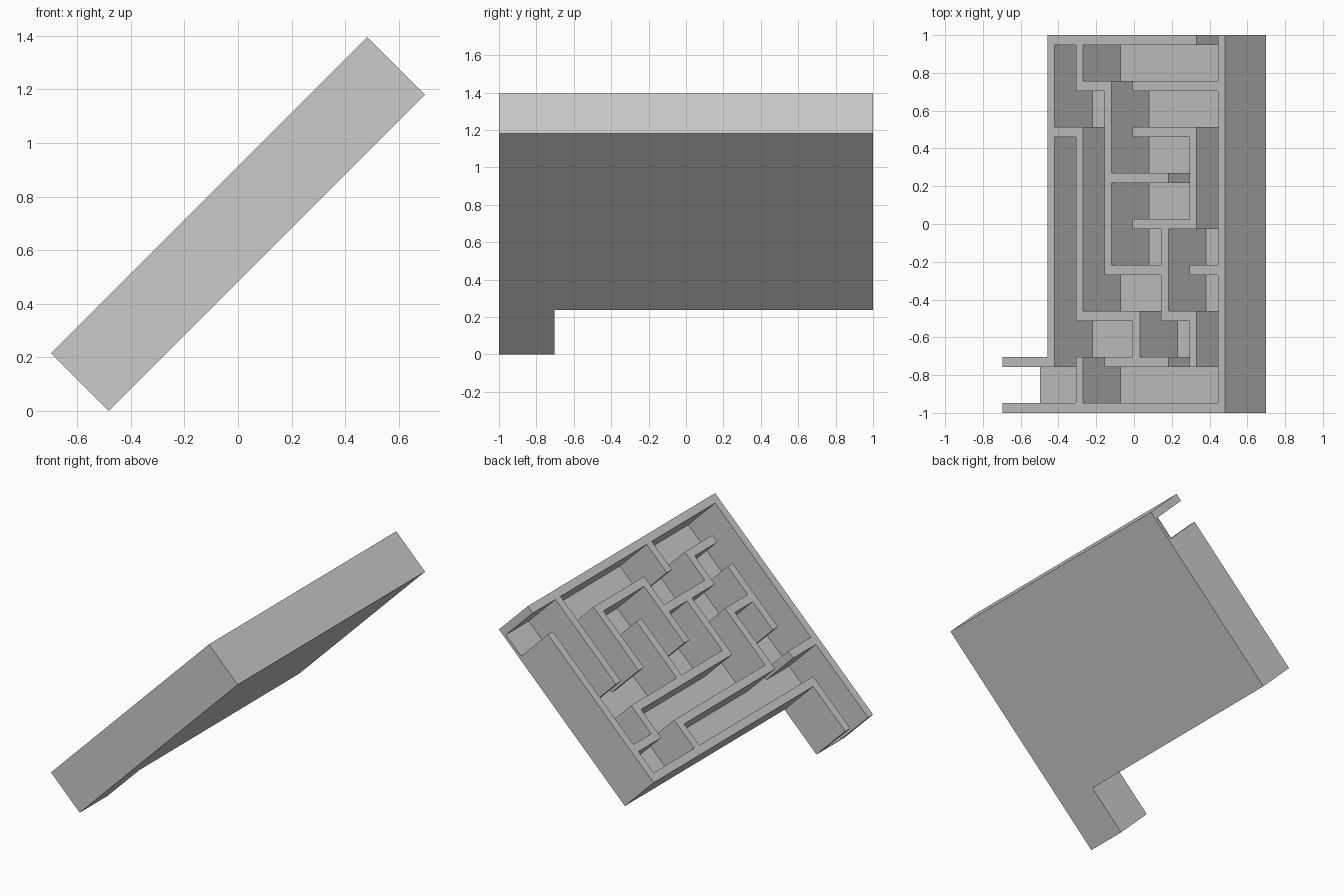
import bpy, bmesh
from math import radians, sqrt
from mathutils import Matrix

cube = bpy.data.objects.get("Cube")
if cube:
    bpy.data.objects.remove(cube, do_unlink=True)

# Floor plan: '#' wall, '.' passage, ' ' nothing (first column is the exit chute)
PLAN = [
    " ###########.#",
    " #.#.........#",
    " #.###.#######",
    " #...#.......#",
    " ###.#.#####.#",
    " #.#.#.....#.#",
    " #.#.#####.#.#",
    " #.#.#.....#.#",
    " #.#.#.#####.#",
    " #.#.#...#...#",
    " #.#.#####.###",
    " #.#.....#...#",
    " #.#####.###.#",
    " #.....#...#.#",
    "##.#.#####.#.#",
    "...#.........#",
    "##############",
]
WALL = 0.053
CHUTE = 0.239 * sqrt(2)
PITCH_U = 0.1506 * sqrt(2)
PITCH_Y = (2 - WALL) / 8
FLOOR, DEPTH = 0.021, 0.283


def grid_lines(start, pitch, cells):
    """Both edges of every wall line."""
    return [start + i * pitch + e for i in range(cells + 1) for e in (0, WALL)]


us = [0] + grid_lines(CHUTE, PITCH_U, 6)
ys = [1 - d for d in grid_lines(0, PITCH_Y, 8)]

# Flat sheet of plan cells
bm = bmesh.new()
for r, row in enumerate(PLAN):
    for c, mark in enumerate(row):
        if mark != " ":
            corners = ((c, r + 1), (c + 1, r + 1), (c + 1, r), (c, r))
            face = bm.faces.new([bm.verts.new((us[i], ys[j], 0)) for i, j in corners])
            face.material_index = int(mark == "#")
bmesh.ops.remove_doubles(bm, verts=bm.verts[:], dist=0.001)


def raise_faces(faces, height):
    """Extrude faces upwards and return the new top faces."""
    geom = bmesh.ops.extrude_face_region(bm, geom=faces)["geom"]
    verts = [g for g in geom if isinstance(g, bmesh.types.BMVert)]
    bmesh.ops.translate(bm, verts=verts, vec=(0, 0, height))
    return [g for g in geom if isinstance(g, bmesh.types.BMFace)]


# Base plate, then the walls on top of it
top = raise_faces(bm.faces[:], FLOOR)
raise_faces([f for f in top if f.material_index == 1], DEPTH)
for f in bm.faces:
    f.material_index = 0
bmesh.ops.recalc_face_normals(bm, faces=bm.faces[:])
bmesh.ops.dissolve_limit(bm, angle_limit=radians(1), verts=bm.verts[:], edges=bm.edges[:])

# Tilt the board so the chute is at the bottom
bm.transform(Matrix.Translation((-0.6975 + 0.215, 0, 0)) @ Matrix.Rotation(radians(-45), 4, "Y"))
mesh = bpy.data.meshes.new("maze_board")
bm.to_mesh(mesh)
bm.free()
board = bpy.data.objects.new("maze_board", mesh)
bpy.context.collection.objects.link(board)

# Plain grey
grey = bpy.data.materials.new("light_grey")
grey.use_nodes = True
color = (0.6, 0.6, 0.6, 1)
grey.diffuse_color = color
grey.node_tree.nodes["Principled BSDF"].inputs["Base Color"].default_value = color
mesh.materials.append(grey)
